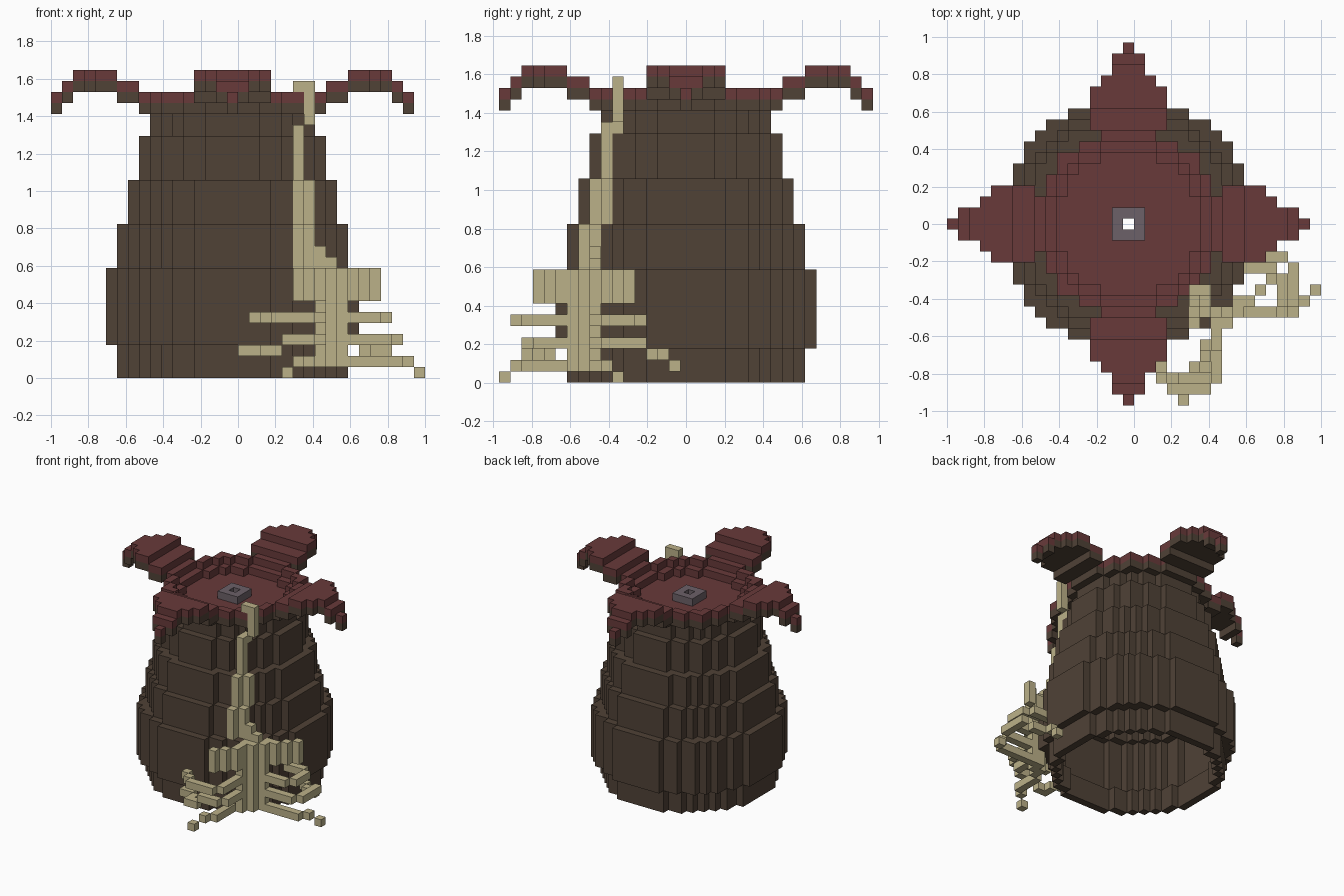
import bpy
import bmesh
from mathutils import Vector

cube = bpy.data.objects.get("Cube")
if cube:
    bpy.data.objects.remove(cube)

U = 2 / 34                                # edge of one block
ORIGIN = Vector((-U / 2, 0, U / 2))       # middle of the axis block on the ground


def material(name, color):
    mat = bpy.data.materials.new(name)
    mat.use_nodes = True
    mat.diffuse_color = (*color, 1)
    mat.node_tree.nodes["Principled BSDF"].inputs["Base Color"].default_value = (*color, 1)
    return mat


BROWN = material("dark_bark", (0.08, 0.054, 0.037))
RED = material("dull_red", (0.138, 0.042, 0.042))
TAN = material("pale_root", (0.50, 0.44, 0.25))
GREY = material("grey_core", (0.15, 0.119, 0.138))


def build(name, cells, mat):
    """Make one blocky skin around a set of grid cells."""
    bm = bmesh.new()
    verts = {}
    for cell in cells:
        for axis in range(3):
            for sign in (-1, 1):
                step = [0, 0, 0]
                step[axis] = sign
                if tuple(c + s for c, s in zip(cell, step)) in cells:
                    continue
                a, b = (axis + 1) % 3, (axis + 2) % 3
                ring = []
                for p, q in ((-1, -1), (1, -1), (1, 1), (-1, 1))[::sign]:
                    corner = [2 * c + s for c, s in zip(cell, step)]
                    corner[a] += p
                    corner[b] += q
                    key = tuple(corner)
                    if key not in verts:
                        verts[key] = bm.verts.new(ORIGIN + Vector(key) * U / 2)
                    ring.append(verts[key])
                bm.faces.new(ring)
    # merge coplanar blocks into larger flat faces
    bmesh.ops.dissolve_limit(bm, angle_limit=0.01, verts=bm.verts[:], edges=bm.edges[:])
    bmesh.ops.triangulate(bm, faces=[f for f in bm.faces if len(f.verts) > 4])
    mesh = bpy.data.meshes.new(name)
    bm.to_mesh(mesh)
    bm.free()
    mesh.materials.append(mat)
    obj = bpy.data.objects.new(name, mesh)
    bpy.context.collection.objects.link(obj)
    return obj


def disc(r):
    span = range(-r, r + 1)
    return {(i, j) for i in span for j in span if i * i + j * j < (r + 0.5) ** 2}


def hoop(r):
    return disc(r) - disc(r - 1)


def stack(flat, low, high):
    return {(i, j, k) for i, j in flat for k in range(low, high)}


def path(low, high, *points):
    """Blocks along a stepped line through the given plan points."""
    flat = {points[0]}
    for (i, j), (m, n) in zip(points, points[1:]):
        count = max(abs(m - i), abs(n - j), 1)
        flat |= {(round(i + (m - i) * t / count), round(j + (n - j) * t / count))
                 for t in range(count + 1)}
    return stack(flat, low, high)


# Hollow tiered trunk, open underneath
trunk = set()
for r, low, high in ((10, 0, 3), (11, 3, 10), (10, 10, 14), (9, 14, 18), (8, 18, 22), (7, 22, 24)):
    trunk |= stack(hoop(r), low, high)
build("hollow_trunk", trunk, BROWN)

# Flared rim and stepped funnel inside it
build("rim_underside", stack(hoop(8), 24, 25), BROWN)
funnel = stack(hoop(8), 25, 26) | stack(hoop(7), 24, 25)
funnel |= stack(disc(6) - {(0, 0)}, 23, 24)
build("funnel_mouth", funnel, RED)

# Grey ring around the central hole
core = {(i, j) for i in (-1, 0, 1) for j in (-1, 0, 1)} - {(0, 0)}
build("centre_ring", stack(core, 24, 25), GREY)

# Four drooping petals: red skin over a brown underside
HEIGHTS = {9: 26, 10: 26, 11: 27, 12: 27, 13: 27, 14: 27, 15: 26, 16: 25}
WIDTHS = {13: 2, 14: 1, 15: 1, 16: 0}
petal_names = ("left_petal", "back_petal", "right_petal", "front_petal")
for n, name in enumerate(petal_names):
    top = set()
    for d, k in HEIGHTS.items():
        w = WIDTHS.get(d, 3)
        for s in range(-w, w + 1):
            i, j = d, s
            for _ in range(n):
                i, j = -j, i
            top.add((i, j, k))
    build(name, top, RED)
    build(name + "_underside", {(i, j, k - 1) for i, j, k in top}, BROWN)

# Climbing root on the front left corner
vine = path(23, 27, (7, -6)) | path(26, 27, (6, -6))
vine |= path(18, 23, (6, -7)) | path(22, 23, (6, -6))
vine |= path(14, 18, (7, -7)) | path(14, 18, (6, -8))
vine |= path(10, 14, (7, -8)) | path(10, 14, (6, -9))
vine |= path(10, 12, (8, -8)) | path(10, 11, (9, -8))
vine |= path(1, 10, (8, -9), (9, -9), (9, -8))
vine |= path(1, 7, (10, -8)) | path(1, 7, (8, -10))
build("climbing_root", vine, TAN)

# Hanging fringe either side of the root
build("left_fringe", path(7, 10, (10, -8), (10, -7), (11, -7), (13, -5)), TAN)
build("right_fringe", path(7, 10, (8, -10), (8, -11), (6, -13)), TAN)

# Curling tendrils
build("left_upper_tendril", path(5, 6, (10, -8), (13, -8), (14, -7), (14, -5), (13, -4), (11, -4)), TAN)
build("right_upper_tendril", path(5, 6, (8, -10), (8, -14), (7, -15), (4, -15), (2, -13)), TAN)
left_low = path(3, 4, (10, -8), (14, -8), (15, -7), (15, -4))
left_low |= path(2, 3, (14, -3), (13, -3), (12, -2)) | path(1, 2, (12, -1))
build("left_lower_tendril", left_low, TAN)
right_low = path(3, 4, (8, -10), (8, -13), (7, -14), (5, -14))
right_low |= path(2, 3, (4, -14), (3, -14), (3, -13), (2, -12), (1, -12))
build("right_lower_tendril", right_low, TAN)

# Feet reaching down to the ground
build("left_foot", path(1, 2, (10, -8), (15, -8), (16, -7)) | path(0, 1, (17, -6)), TAN)
build("right_foot", path(1, 2, (8, -10), (7, -11), (7, -14), (6, -15)) | path(0, 1, (5, -16)), TAN)
